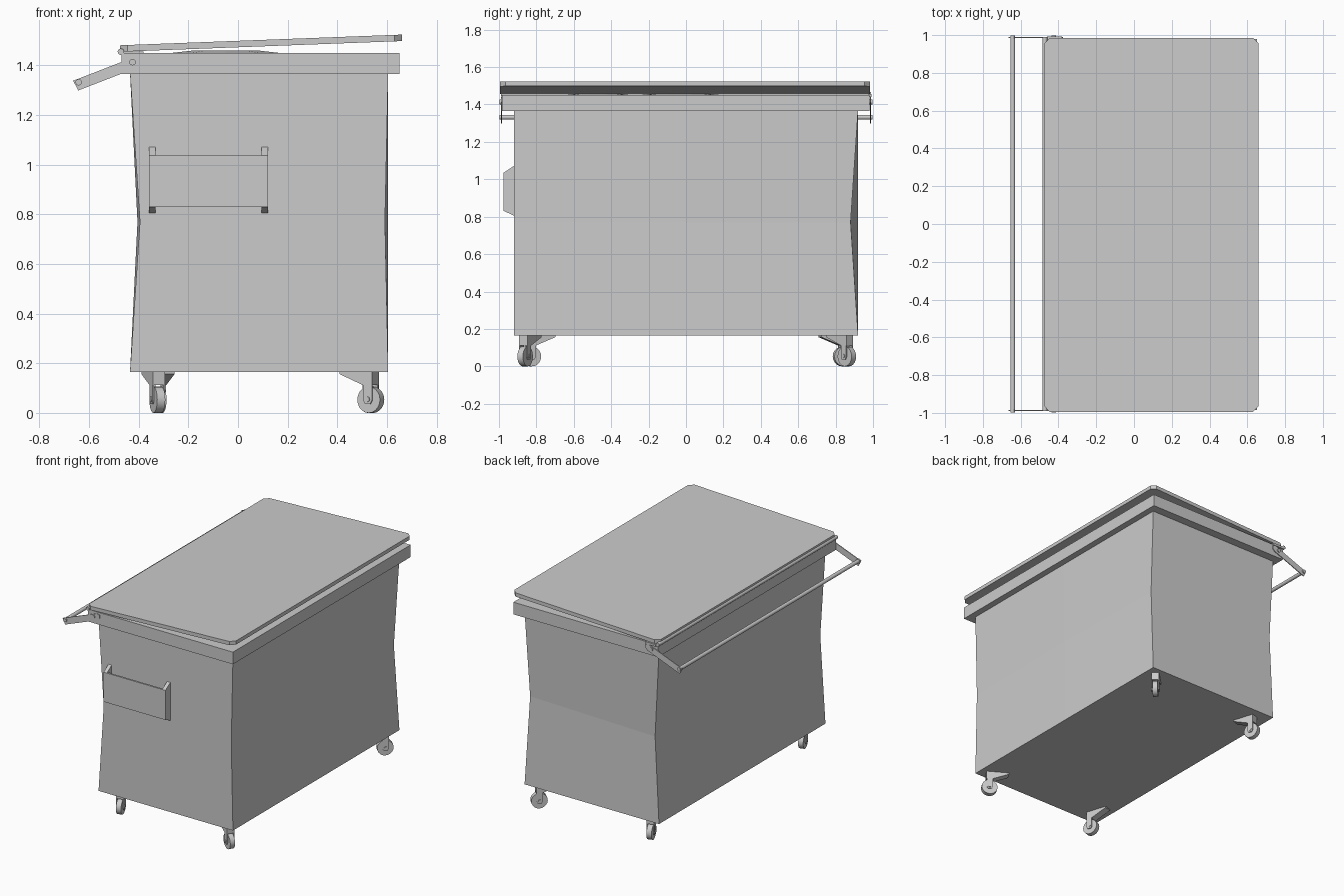
import bpy, bmesh, math
from mathutils import Matrix, Vector

cube = bpy.data.objects.get("Cube")
if cube:
    bpy.data.objects.remove(cube, do_unlink=True)

grey = bpy.data.materials.new("light_grey_metal")
grey.use_nodes = True
colour = (0.6, 0.6, 0.6, 1)
grey.diffuse_color = colour
grey.node_tree.nodes["Principled BSDF"].inputs["Base Color"].default_value = colour


def finish(name, bm, matrix=None):
    bmesh.ops.recalc_face_normals(bm, faces=bm.faces)
    if matrix:
        bm.transform(matrix)
    mesh = bpy.data.meshes.new(name)
    bm.to_mesh(mesh)
    bm.free()
    mesh.materials.append(grey)
    obj = bpy.data.objects.new(name, mesh)
    bpy.context.collection.objects.link(obj)
    return obj


def box(name, low, high):
    low, high = Vector(low), Vector(high)
    bm = bmesh.new()
    bmesh.ops.create_cube(bm, size=1)
    bmesh.ops.scale(bm, vec=high - low, verts=bm.verts)
    bmesh.ops.translate(bm, vec=(low + high) / 2, verts=bm.verts)
    return finish(name, bm)


def prism(name, points, start, depth, matrix=None):
    """Extrude a closed outline of 3D points along a vector."""
    bm = bmesh.new()
    face = bm.faces.new([bm.verts.new(Vector(p) + Vector(start)) for p in points])
    new = bmesh.ops.extrude_face_region(bm, geom=[face])["geom"]
    verts = [v for v in new if isinstance(v, bmesh.types.BMVert)]
    bmesh.ops.translate(bm, vec=depth, verts=verts)
    return finish(name, bm, matrix)


def rod(name, x, z, radius, y0, y1, sides=12, matrix=None):
    """Cylinder along y."""
    bm = bmesh.new()
    bmesh.ops.create_cone(bm, cap_ends=True, segments=sides, radius1=radius,
                          radius2=radius, depth=y1 - y0)
    place = Matrix.Translation((x, (y0 + y1) / 2, z)) @ Matrix.Rotation(math.pi / 2, 4, "X")
    obj = finish(name, bm, matrix @ place if matrix else place)
    for poly in obj.data.polygons:
        poly.use_smooth = len(poly.vertices) == 4
    for edge in obj.data.edges:
        ends = [obj.data.polygons[i] for i in range(len(obj.data.polygons))
                if len(obj.data.polygons[i].vertices) > 4]
        edge.use_edge_sharp = any(set(edge.vertices) <= set(p.vertices) for p in ends)
    return obj


# Dented container body: straight rings above and below a pinched ring
bm = bmesh.new()
plain = [(-.435, -.92), (.605, -.92), (.605, 0), (.605, .92), (-.435, .92)]
dented = [(-.395, -.92), (.592, -.92), (.605, 0), (.59, .88), (-.405, .92)]
rings = [[bm.verts.new((x, y, z)) for x, y in ring]
         for ring, z in ((plain, .165), (dented, .77), (plain, 1.37))]
for lower, upper in zip(rings, rings[1:]):
    for i in range(5):
        j = (i + 1) % 5
        bm.faces.new((lower[i], lower[j], upper[j], upper[i]))
bm.faces.new(rings[0])
bm.faces.new(rings[-1])
finish("container_body", bm)

box("top_rim", (-.47, -.985, 1.365), (.65, .98, 1.45))

# Low heaps of contents under the lid
for y, half in ((-.47, .19), (-.03, .24)):
    bm = bmesh.new()
    bmesh.ops.create_cone(bm, cap_ends=True, segments=10, radius1=1, radius2=.55, depth=.012)
    finish("contents_heap", bm, Matrix.Translation((-.05, y, 1.454))
           @ Matrix.Diagonal((.25, half, 1, 1)))

# Tilted lid with clipped corners
x0, x1, y0, y1, c = -.475, .66, -.995, .985, .03
outline = [(x0 + c, y0), (x1 - c, y0), (x1, y0 + c), (x1, y1 - c),
           (x1 - c, y1), (x0 + c, y1), (x0, y1 - c), (x0, y0 + c)]
slope = (1.498 - 1.455) / (x1 - x0)
prism("lid", [(x, y, 1.455 + slope * (x - x0)) for x, y in outline], (0, 0, 0), (0, 0, .026))
rod("hinge_rod", -.472, 1.455, .013, -.99, .99)
box("hinge_tab", (-.46, .975, 1.44), (-.38, .993, 1.455))

# Swinging bar carried by two flat arms with pivot pins
rod("swing_bar", -.642, 1.332, .013, -.998, .998)
a, b, w = Vector((-.645, 0, 1.322)), Vector((-.4, 0, 1.417)), .022
along = (b - a).normalized()
side = Vector((-along.z, 0, along.x))
arm = [a - side * w - along * .007, b - side * w, b + along * .02 - side * .012,
       b + along * .026 + side * .008, b + along * .01 + side * w, a + side * w - along * .012]
for s in (-1, 1):
    prism("bar_arm", arm, (0, s * .987 - .003, 0), (0, .006, 0))
    rod("pivot_pin", -.425, 1.413, .013, s * .988 - .009, s * .988 + .009)

# Lifting pocket on the front: plate between two tapered brackets
box("pocket_plate", (-.358, -.975, .83), (.12, -.962, 1.037))
for x in (-.358, .095):
    prism("pocket_bracket", [(0, -.915, .803), (0, -.972, .83), (0, -.972, 1.037),
                             (0, -.915, 1.075)], (x, 0, 0), (.025, 0, 0))

# Swivel casters, each turned its own way
casters = [(.535, -.86, -.85, .5), (.535, .86, -.7, -.7),
           (-.325, -.83, -.3, .95), (-.32, .84, .3, -.95)]
for x, y, dx, dy in casters:
    m = Matrix.Translation((x, y, 0)) @ Matrix.Rotation(math.atan2(dy, dx), 4, "Z")
    rod("caster_wheel", 0, .053, .053, -.017, .017, 20, m)
    rod("caster_axle", 0, .055, .011, -.03, .03, 8, m)
    cheek = [(-.02, 0, .15), (-.02, 0, .05), (-.012, 0, .036), (.012, 0, .036),
             (.02, 0, .05), (.02, 0, .15)]
    for s in (-.026, .02):
        prism("caster_cheek", cheek, (0, s, 0), (0, .006, 0), m)
    prism("caster_mount", [(-.022, 0, .166), (-.022, 0, .112), (.022, 0, .112),
                           (.13, 0, .156), (.13, 0, .166)], (0, -.026, 0), (0, .052, 0), m)
